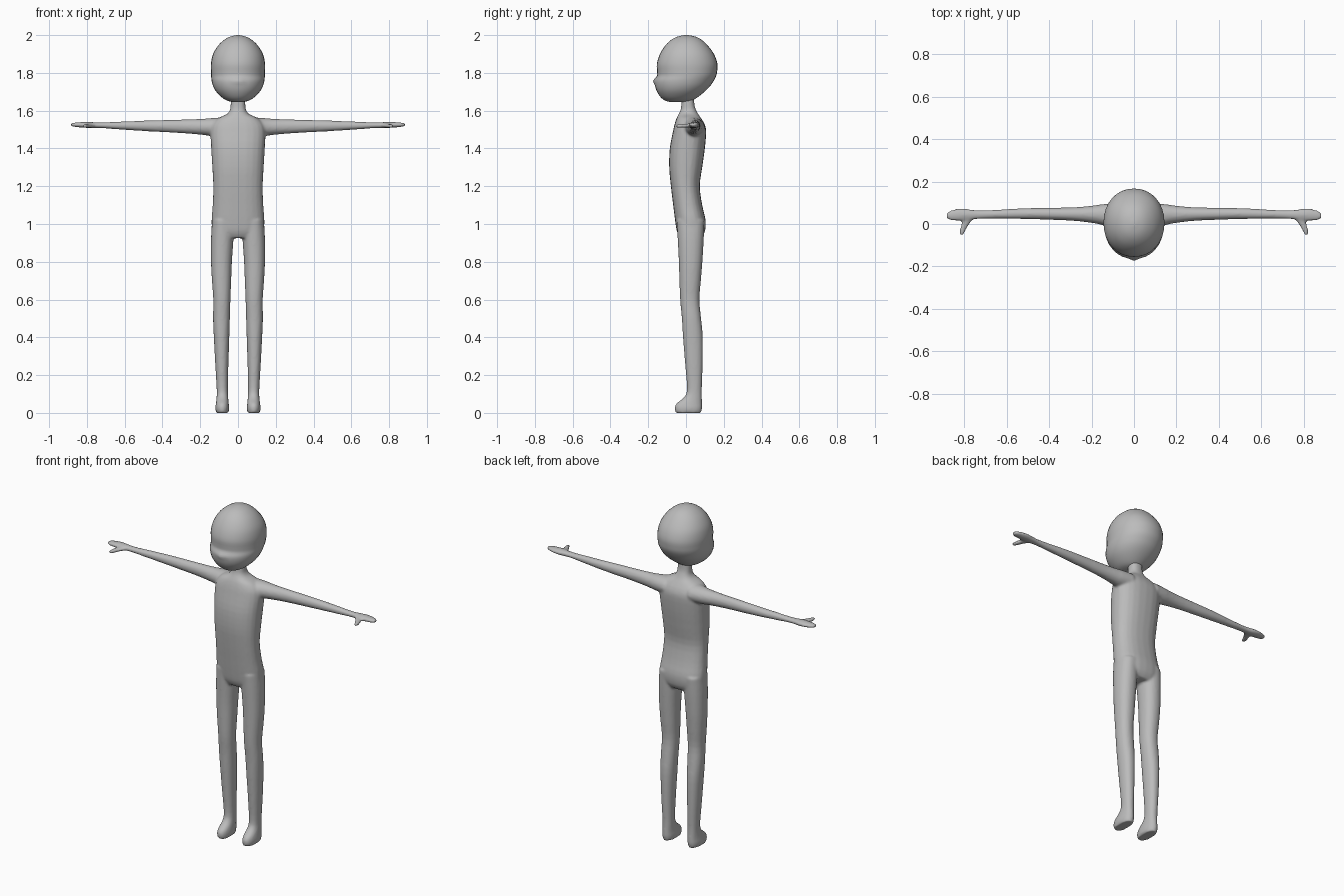
import bpy, bmesh, math

skin = bpy.data.materials.new("grey_skin")
skin.diffuse_color = (0.5, 0.5, 0.5, 1)


def smooth_rows(rows, steps):
    """Catmull-Rom resampling of cross-section rows."""
    out = []
    for i in range(len(rows) - 1):
        a, b = rows[max(i - 1, 0)], rows[i]
        c, d = rows[i + 1], rows[min(i + 2, len(rows) - 1)]
        for s in range(steps):
            t = s / steps
            out.append([0.5 * (2 * q + (r - p) * t + (2 * p - 5 * q + 4 * r - w) * t * t
                               + (3 * q - p - 3 * r + w) * t ** 3)
                        for p, q, r, w in zip(a, b, c, d)])
    return out + [rows[-1]]


def loft(bm, rows, place, sides=24, power=2.0, steps=3):
    """Closed tube; each row is (position, u min, u max, v min, v max)."""
    rings = []
    for t, u0, u1, v0, v1 in smooth_rows(rows, steps):
        ring = []
        for k in range(sides):
            a = 2 * math.pi * k / sides
            c, s = math.cos(a), math.sin(a)
            u = (u0 + u1) / 2 + (u1 - u0) / 2 * math.copysign(abs(c) ** (2 / power), c)
            v = (v0 + v1) / 2 + (v1 - v0) / 2 * math.copysign(abs(s) ** (2 / power), s)
            ring.append(bm.verts.new(place(t, u, v)))
        rings.append(ring)
    for r0, r1 in zip(rings, rings[1:]):
        for k in range(sides):
            j = (k + 1) % sides
            bm.faces.new((r0[k], r0[j], r1[j], r1[k]))
    bm.faces.new(rings[0])
    bm.faces.new(rings[-1])


def make_object(name, bm):
    bmesh.ops.recalc_face_normals(bm, faces=bm.faces)
    for f in bm.faces:
        f.smooth = True
    me = bpy.data.meshes.new(name)
    bm.to_mesh(me)
    bm.free()
    me.materials.append(skin)
    ob = bpy.data.objects.new(name, me)
    bpy.context.collection.objects.link(ob)
    return ob


def along_z(t, u, v):
    return (u, v, t)


def along_x(t, u, v):
    return (t, u, v)


def along_y(t, u, v):
    return (u, t, v)


def centred(rows):
    """Rows of (z, half width, y min, y max) made symmetric about x = 0."""
    return [(z, -w, w, y0, y1) for z, w, y0, y1 in rows]


# Head with brow dip, muzzle and small nose
bm = bmesh.new()
loft(bm, centred([
    (2.0, 0.008, -0.008, 0.012), (1.992, 0.042, -0.045, 0.05),
    (1.975, 0.073, -0.078, 0.083), (1.945, 0.105, -0.11, 0.115),
    (1.90, 0.132, -0.138, 0.148), (1.85, 0.143, -0.154, 0.166),
    (1.81, 0.143, -0.153, 0.165), (1.785, 0.142, -0.153, 0.16),
    (1.76, 0.140, -0.164, 0.148), (1.73, 0.132, -0.163, 0.128),
    (1.70, 0.115, -0.153, 0.098), (1.67, 0.085, -0.133, 0.06),
    (1.652, 0.055, -0.108, 0.03), (1.645, 0.02, -0.08, 0.0)]),
    along_z, sides=32, power=2.1)
for v in bm.verts:
    if abs(v.co.x) < 0.008 and v.co.y < -0.1:
        v.co.y -= 0.010 * math.exp(-((v.co.z - 1.757) / 0.015) ** 2)
make_object("head", bm)

# Body: neck and torso, plus one arm and one leg that are mirrored and fused
bm = bmesh.new()
loft(bm, centred([
    (1.69, 0.037, -0.025, 0.042), (1.63, 0.039, -0.025, 0.045),
    (1.60, 0.044, -0.03, 0.055), (1.58, 0.062, -0.04, 0.066),
    (1.56, 0.105, -0.05, 0.08), (1.53, 0.135, -0.06, 0.098),
    (1.49, 0.146, -0.069, 0.107), (1.40, 0.142, -0.086, 0.1),
    (1.30, 0.136, -0.089, 0.086), (1.20, 0.131, -0.08, 0.073),
    (1.10, 0.134, -0.068, 0.086), (1.02, 0.14, -0.058, 0.104),
    (0.96, 0.135, -0.048, 0.1), (0.925, 0.11, -0.03, 0.08)]),
    along_z, power=2.4)

# Leg and foot
loft(bm, [
    (1.02, 0.02, 0.137, -0.05, 0.098), (0.92, 0.024, 0.143, -0.044, 0.094),
    (0.80, 0.032, 0.143, -0.038, 0.087), (0.70, 0.036, 0.138, -0.035, 0.079),
    (0.60, 0.040, 0.131, -0.031, 0.071), (0.50, 0.043, 0.132, -0.022, 0.08),
    (0.40, 0.046, 0.128, -0.016, 0.089), (0.25, 0.051, 0.120, -0.004, 0.088),
    (0.13, 0.053, 0.113, 0.005, 0.084), (0.085, 0.052, 0.113, -0.008, 0.084),
    (0.05, 0.049, 0.117, -0.05, 0.085), (0.025, 0.047, 0.120, -0.06, 0.085),
    (0.0, 0.050, 0.116, -0.055, 0.08)],
    along_z, power=2.2)

# Arm and flat hand
loft(bm, [
    (0.08, -0.03, 0.10, 1.46, 1.565), (0.15, -0.005, 0.093, 1.467, 1.56),
    (0.20, 0.005, 0.086, 1.473, 1.556), (0.30, 0.016, 0.078, 1.481, 1.553),
    (0.50, 0.023, 0.075, 1.492, 1.547), (0.65, 0.025, 0.067, 1.502, 1.541),
    (0.73, 0.024, 0.064, 1.508, 1.538), (0.78, 0.017, 0.07, 1.508, 1.54),
    (0.82, 0.014, 0.073, 1.51, 1.54), (0.86, 0.016, 0.066, 1.514, 1.537),
    (0.88, 0.024, 0.055, 1.517, 1.534), (0.885, 0.032, 0.047, 1.52, 1.531)],
    along_x)

# Thumb
loft(bm, [
    (0.035, 0.745, 0.805, 1.511, 1.533), (0.0, 0.776, 0.815, 1.509, 1.531),
    (-0.03, 0.793, 0.822, 1.508, 1.529), (-0.053, 0.805, 0.821, 1.511, 1.526)],
    along_y, sides=12)

# Mirror limbs by duplicating them; the torso keeps a single copy
limbs = [v for v in bm.verts]
torso_count = 24 * (13 * 3 + 1)
limbs = limbs[torso_count:]
chosen = set(limbs)
geom = limbs + [f for f in bm.faces if all(v in chosen for v in f.verts)]
copy = bmesh.ops.duplicate(bm, geom=geom)["geom"]
for v in copy:
    if isinstance(v, bmesh.types.BMVert):
        v.co.x = -v.co.x
body = make_object("body", bm)

# Fuse the parts into one skin and soften the joins
fuse = body.modifiers.new("fuse", "REMESH")
fuse.mode = 'VOXEL'
fuse.voxel_size = 0.007
fuse.use_smooth_shade = True
soften = body.modifiers.new("soften", "SMOOTH")
soften.factor = 0.5
soften.iterations = 5
